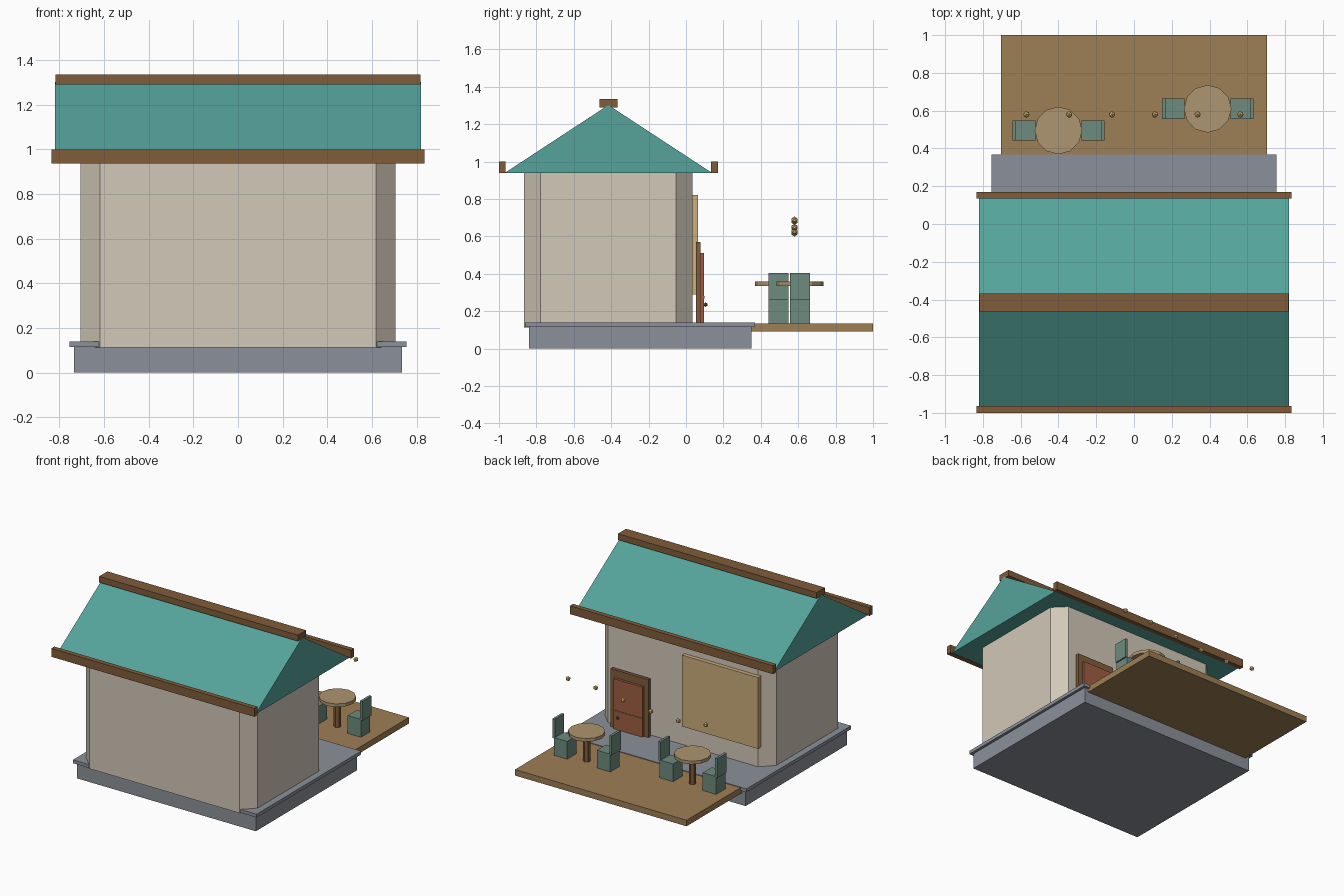
import bpy, bmesh
from mathutils import Matrix

if "Cube" in bpy.data.objects:
    bpy.data.objects.remove(bpy.data.objects["Cube"])


def material(name, rgb):
    m = bpy.data.materials.new(name)
    m.diffuse_color = (*rgb, 1)
    m.use_nodes = True
    m.node_tree.nodes["Principled BSDF"].inputs["Base Color"].default_value = m.diffuse_color
    return m


STONE = material("stone", (.26, .28, .32))
PLASTER = material("plaster", (.64, .58, .48))
TEAL = material("teal_roof", (.09, .37, .33))
BROWN = material("dark_wood", (.22, .107, .042))
DECK = material("deck_wood", (.34, .21, .09))
TABLE = material("table_wood", (.42, .30, .16))
SAGE = material("sage_paint", (.155, .26, .21))
DOOR = material("door_red", (.35, .107, .055))
BOARD = material("tan_board", (.60, .42, .20))
BULB = material("bulb_gold", (.75, .52, .18))


def add(name, bm, mat):
    bmesh.ops.recalc_face_normals(bm, faces=bm.faces)
    me = bpy.data.meshes.new(name)
    bm.to_mesh(me)
    bm.free()
    me.materials.append(mat)
    ob = bpy.data.objects.new(name, me)
    bpy.context.collection.objects.link(ob)
    return ob


def box(name, xs, ys, zs, mat, chamfer=0):
    """Box from ranges; chamfer cuts the upright edges."""
    bm = bmesh.new()
    ranges = [sorted(r) for r in (xs, ys, zs)]
    size = [b - a for a, b in ranges]
    mid = [(a + b) / 2 for a, b in ranges]
    bmesh.ops.create_cube(bm, size=1, matrix=Matrix.Translation(mid) @ Matrix.Diagonal((*size, 1)))
    if chamfer:
        upright = [e for e in bm.edges
                   if abs(e.verts[0].co.z - e.verts[1].co.z) > 0.01]
        bmesh.ops.bevel(bm, geom=upright, offset=chamfer, segments=1, affect='EDGES')
    return add(name, bm, mat)


def cylinder(name, x, y, zs, r, sides, mat):
    bm = bmesh.new()
    bmesh.ops.create_cone(bm, cap_ends=True, segments=sides, radius1=r, radius2=r,
                          depth=zs[1] - zs[0],
                          matrix=Matrix.Translation((x, y, sum(zs) / 2)))
    return add(name, bm, mat)


def ball(name, pos, r, mat):
    bm = bmesh.new()
    bmesh.ops.create_icosphere(bm, subdivisions=1, radius=r, matrix=Matrix.Translation(pos))
    return add(name, bm, mat)


# Foundation, walls and deck
box("foundation", (-.735, .735), (-.84, .35), (0, .115), STONE)
box("foundation_slab", (-.755, .755), (-.86, .368), (.115, .14), STONE)
box("walls", (-.705, .705), (-.865, .035), (.113, .945), PLASTER, chamfer=.088)
box("deck", (-.705, .705), (.34, 1.0), (.09, .135), DECK)

# Gable roof: triangular profile extruded along x
bm = bmesh.new()
profile = [(-.968, .94), (.138, .94), (-.415, 1.302)]
face = bm.faces.new([bm.verts.new((-.82, y, z)) for y, z in profile])
ext = bmesh.ops.extrude_face_region(bm, geom=[face], use_keep_orig=True)
bmesh.ops.translate(bm, vec=(1.64, 0, 0),
                    verts=[v for v in ext["geom"] if isinstance(v, bmesh.types.BMVert)])
add("roof", bm, TEAL)

# Ridge and eave beams
box("ridge_beam", (-.817, .817), (-.463, -.367), (1.29, 1.335), BROWN)
box("front_eave_beam", (-.835, .835), (-1.0, -.964), (.938, 1.0), BROWN)
box("back_eave_beam", (-.835, .835), (.134, .17), (.938, 1.0), BROWN)

# Door and wall board on the deck side
box("door_frame", (.253, .565), (.053, .078), (.14, .57), BROWN)
box("door_panel", (.29, .528), (.07, .096), (.14, .512), DOOR)
box("door_rail", (.29, .528), (.09, .098), (.268, .282), BROWN)
ball("door_knob", (.49, .105, .235), .012, BROWN)
box("wall_board", (-.637, -.014), (.03, .065), (.29, .82), BOARD)

# Tables, each with a pair of facing chairs
for side, cx, cy in (("left", -.40, .495), ("right", .39, .61)):
    cylinder(side + "_table_top", cx, cy, (.334, .358), .126, 12, TABLE)
    cylinder(side + "_table_stem", cx, cy, (.13, .336), .025, 6, BROWN)
    for tag, s in (("a", -1), ("b", 1)):
        ys = (cy - .054, cy + .054)
        box(f"{side}_chair_seat_{tag}", (cx + s * .122, cx + s * .232), ys, (.13, .267), SAGE)
        box(f"{side}_chair_back_{tag}", (cx + s * .224, cx + s * .243), ys, (.26, .404), SAGE)

# String of hanging bulbs
for i, z in enumerate((.688, .680, .650, .627, .617, .648)):
    ball(f"bulb_{i + 1}", (.563 - .2265 * i, .58, z), .018, BULB)
